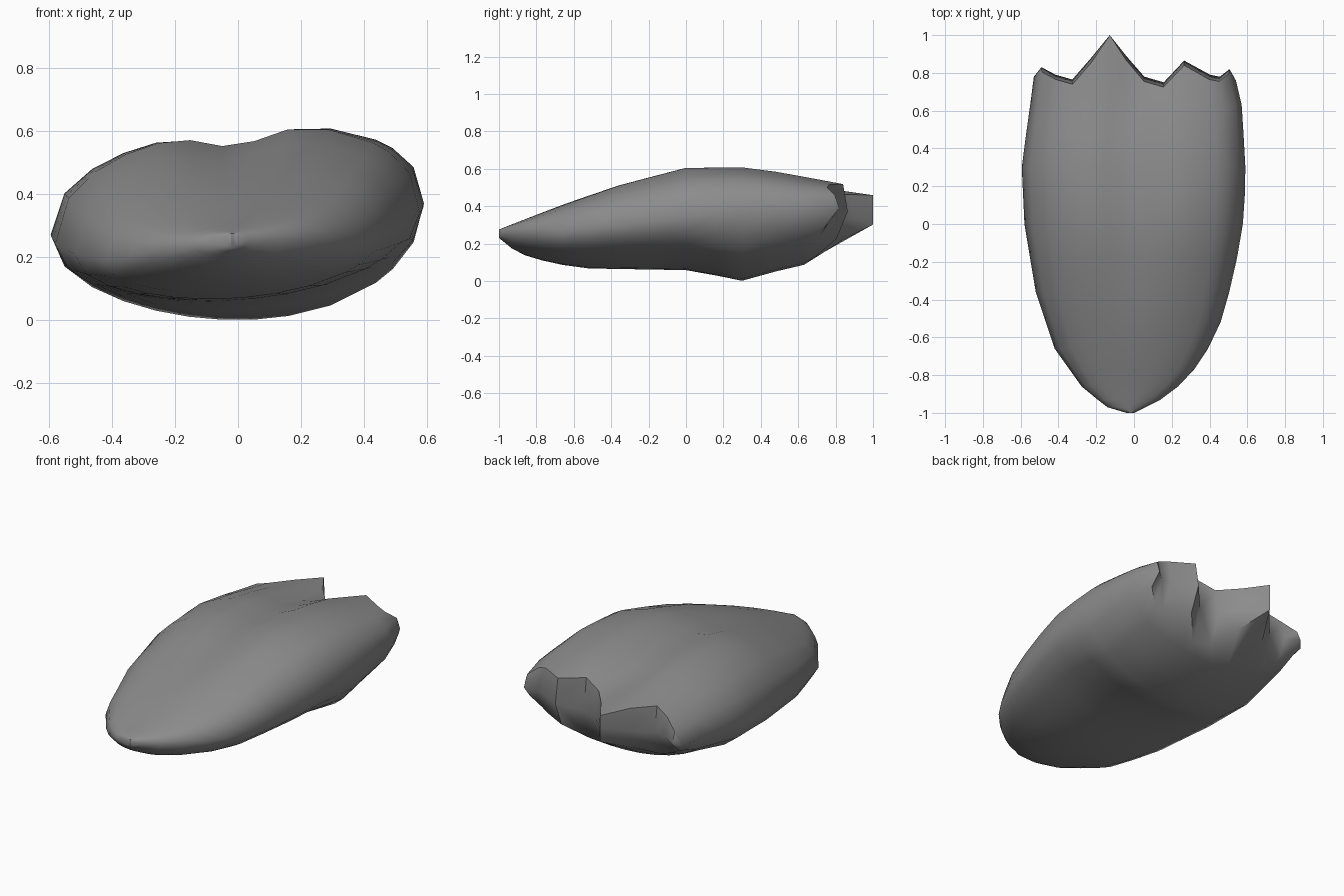
import bpy, bmesh, math

if "Cube" in bpy.data.objects:
    bpy.data.objects.remove(bpy.data.objects["Cube"])

# Profiles along y: (y, value)
LEFT = [(-1, -.04), (-.97, -.14), (-.87, -.27), (-.66, -.42), (-.36, -.52), (0, -.58), (.32, -.595), (.55, -.56), (.82, -.525), (1, -.51)]
RIGHT = [(-1, .0), (-.93, .14), (-.84, .26), (-.72, .36), (-.55, .45), (-.27, .53), (.05, .585), (.32, .59), (.63, .57), (.8, .53), (1, .52)]
TOP = [(-1, .275), (-.65, .41), (-.35, .52), (0, .615), (.35, .615), (.6, .565), (.8, .525), (1, .485)]
EDGE = [(-1, .25), (-.66, .225), (0, .29), (.3, .32), (1, .36)]
BOTTOM = [(-1, .23), (-.9, .15), (-.73, .1), (-.55, .07), (.02, .06), (.3, 0), (.48, .05), (.65, .09), (.8, .2), (1, .3)]

# Broken back rim: (x, y)
RIM = [(-.54, .78), (-.5, .83), (-.42, .79), (-.33, .765), (-.235, .88), (-.14, 1), (-.045, .89), (.05, .78),
       (.15, .75), (.27, .865), (.4, .79), (.45, .78), (.51, .82), (.54, .76)]
ROWS = [-1, -.985, -.97, -.93, -.86, -.77, -.66, -.52, -.36, -.18, 0, .16, .3, .48, .63]


def at(profile, y):
    for (a, va), (b, vb) in zip(profile, profile[1:]):
        if y <= b:
            return va + (vb - va) * (y - a) / (b - a)
    return profile[-1][1]


def pair(u, y):
    """Upper and lower surface points at width fraction u."""
    l, r = at(LEFT, y), at(RIGHT, y)
    x = (l + r) / 2 + u * (r - l) / 2
    width = (r - l) / 1.18
    edge = at(EDGE, y) + .05 * u * width
    ramp = min(1, max(0, (y + .6) / .7))
    high = at(TOP, y) + (.055 * u - .008) * width - .065 * ramp * math.exp(-((x + .01) / .13) ** 2) * min(1, (1.05 - y) / .3)
    if y > .7:
        high -= .03 * math.exp(-((x - .12) / .08) ** 2)
    low = at(BOTTOM, y) + .04 * u * width * min(1, max(0, (.3 - y) / .3))
    upper = max(0, 1 - abs(u) ** 2.3) ** (1 / 2.3)
    lower = max(0, 1 - abs(u) ** 2) ** .5
    return (x, y, edge + (high - edge) * upper), (x, y, edge + (low - edge) * lower)


# Stone-like body lofted front to back, ending in the jagged rim
bm = bmesh.new()
grid = []
for i in range(len(ROWS) + 1):
    row = []
    for x, rim_y in RIM:
        u = x / .54
        if i < len(ROWS):
            points = pair(u, ROWS[i])
        else:
            # Short teeth lean back at their upper and lower lips
            lean = min(1, (1 - rim_y) / .12) * (abs(u) < .99)
            points = pair(u, rim_y - .025 * lean)[0], pair(u, rim_y - .06 * lean)[1]
        row.append([bm.verts.new(p) for p in points])
    grid.append(row)

for a, b in zip(grid, grid[1:]):
    for j in range(len(RIM) - 1):
        bm.faces.new((a[j][0], a[j + 1][0], b[j + 1][0], b[j][0]))
        bm.faces.new((a[j][1], b[j][1], b[j + 1][1], a[j + 1][1]))

# Front tip, and broken back face with a bulging middle row
for p, q in zip(grid[0], grid[0][1:]):
    bm.faces.new((p[0], p[1], q[1], q[0]))
middle = []
for (x, y), (t, b) in zip(RIM, grid[-1]):
    v = bm.verts.new((t.co + b.co) / 2)
    v.co.y = y
    middle.append(v)
for lip in (0, 1):
    for j in range(len(RIM) - 1):
        bm.faces.new((grid[-1][j][lip], grid[-1][j + 1][lip], middle[j + 1], middle[j]))

bmesh.ops.remove_doubles(bm, verts=bm.verts, dist=.0005)
bmesh.ops.recalc_face_normals(bm, faces=bm.faces)
mesh = bpy.data.meshes.new("broken_stone_body")
bm.to_mesh(mesh)
bm.free()
body = bpy.data.objects.new("broken_stone_body", mesh)
bpy.context.collection.objects.link(body)

# Dark grey stone
stone = bpy.data.materials.new("dark_stone")
stone.diffuse_color = (.26, .26, .26, 1)
stone.use_nodes = True
stone.node_tree.nodes["Principled BSDF"].inputs["Base Color"].default_value = stone.diffuse_color
mesh.materials.append(stone)
bpy.context.view_layer.objects.active = body
body.select_set(True)
bpy.ops.object.shade_smooth_by_angle(angle=math.radians(60))
